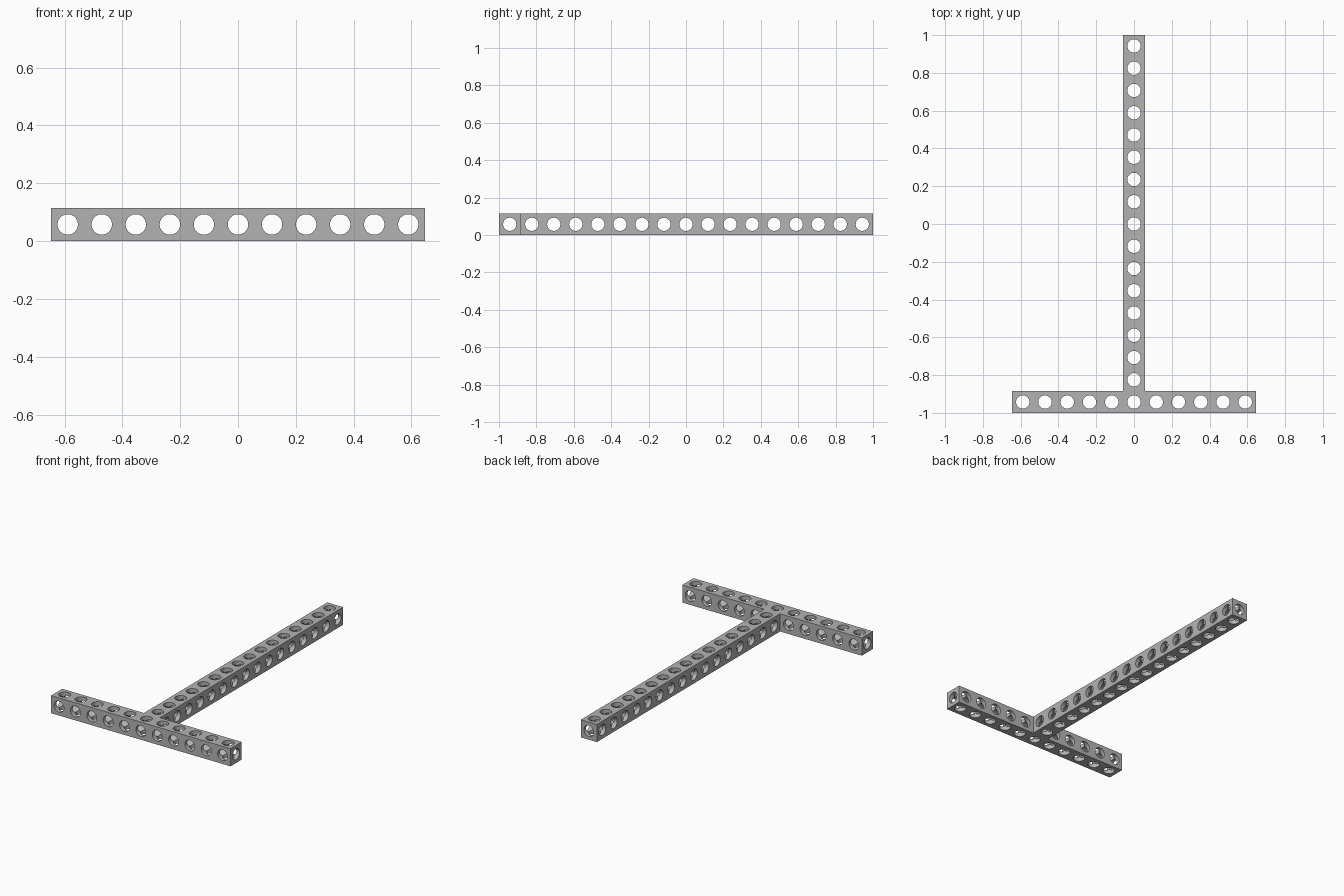
import bpy, bmesh, math
from mathutils import Matrix, Vector

cube = bpy.data.objects.get("Cube")
if cube:
    bpy.data.objects.remove(cube, do_unlink=True)

STEM, CROSS = 17, 11                 # holes along each arm
PITCH = 2 / (STEM - 0.025)           # hole spacing
W = PITCH * 0.975                    # beam thickness
R = PITCH * 0.3                      # hole radius
HALF = W / 2
ROW_Y = -1 + HALF                    # centre line of the crossbar
END_X = (CROSS - 1) / 2 * PITCH + HALF

grey = bpy.data.materials.new("Grey plastic")
grey.use_nodes = True
grey.diffuse_color = (0.45, 0.45, 0.45, 1)
grey.node_tree.nodes["Principled BSDF"].inputs["Base Color"].default_value = grey.diffuse_color


def make_object(name, bm):
    mesh = bpy.data.meshes.new(name)
    bmesh.ops.recalc_face_normals(bm, faces=bm.faces)
    bm.to_mesh(mesh)
    bm.free()
    mesh.materials.append(grey)
    obj = bpy.data.objects.new(name, mesh)
    bpy.context.collection.objects.link(obj)
    return obj


def drill_set(name, axis, centres, turn):
    """Parallel drill rods running right through the model."""
    bm = bmesh.new()
    aim = Vector((0, 0, 1)).rotation_difference(Vector(axis)).to_matrix().to_4x4()
    for c in centres:
        bmesh.ops.create_cone(bm, cap_ends=True, segments=32, radius1=R, radius2=R, depth=3,
                              matrix=Matrix.Translation(c) @ aim @ Matrix.Rotation(turn, 4, "Z"))
    obj = make_object(name, bm)
    obj.hide_render = True
    return obj


# T-shaped beam extruded from its outline
bm = bmesh.new()
right = [(END_X, -1), (END_X, -1 + W), (HALF, -1 + W), (HALF, 1)]
outline = right + [(-x, y) for x, y in reversed(right)]
face = bm.faces.new([bm.verts.new((x, y, 0)) for x, y in outline])
top = bmesh.ops.extrude_face_region(bm, geom=[face])["geom"]
bmesh.ops.translate(bm, vec=(0, 0, W), verts=[v for v in top if isinstance(v, bmesh.types.BMVert)])
beam = make_object("perforated_t_beam", bm)

# Hole rows in all three directions, including the bores along each arm
xs = [(i - (CROSS - 1) / 2) * PITCH for i in range(CROSS)]
ys = [ROW_Y + i * PITCH for i in range(STEM)]
drills = [
    drill_set("vertical_drills", (0, 0, 1),
              [(x, ROW_Y, HALF) for x in xs] + [(0, y, HALF) for y in ys[1:]], 0),
    drill_set("sideways_drills", (1, 0, 0), [(0, y, HALF) for y in ys], 0.03),
    drill_set("lengthwise_drills", (0, 1, 0), [(x, 0, HALF) for x in xs], 0.06),
]
for drill in drills:
    mod = beam.modifiers.new(drill.name, "BOOLEAN")
    mod.operation = "DIFFERENCE"
    mod.solver = "EXACT"
    mod.object = drill

# Bake the holes and shade the bores smooth
bpy.ops.object.select_all(action="DESELECT")
beam.select_set(True)
bpy.context.view_layer.objects.active = beam
for mod in list(beam.modifiers):
    bpy.ops.object.modifier_apply(modifier=mod.name)
for drill in drills:
    bpy.data.objects.remove(drill, do_unlink=True)
bpy.ops.object.shade_smooth_by_angle(angle=math.radians(30))
